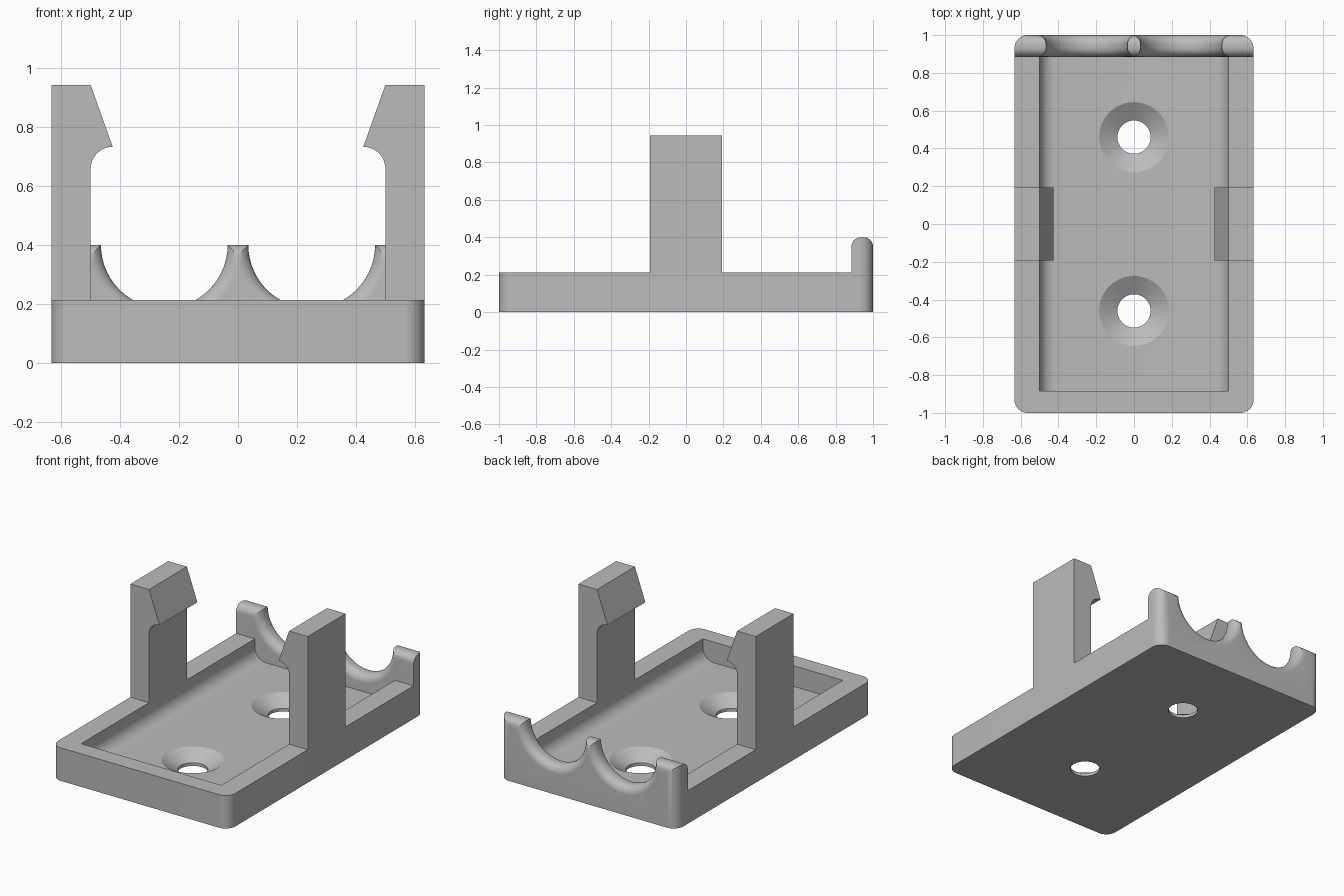
import bpy
import bmesh
from math import sin, cos, acos, asin, pi, sqrt

cube = bpy.data.objects.get("Cube")
if cube:
    bpy.data.objects.remove(cube, do_unlink=True)

W, L, RIM = 0.633, 1.0, 0.213        # half width, half length, tray height
INNER, WALL_Y, FLOOR = 0.5, 0.885, 0.08
CORNER, TIP = 0.07, 0.943
TOP, SCALLOP_X, SCALLOP_R, NOSE = 0.4, 0.25, 0.215, 0.05

grey = bpy.data.materials.new("light grey plastic")
grey.use_nodes = True
color = (0.5, 0.5, 0.5, 1)
grey.diffuse_color = color
grey.node_tree.nodes["Principled BSDF"].inputs["Base Color"].default_value = color


def loft(name, rings):
    """Skin a list of equal-length point rings and cap both ends."""
    bm = bmesh.new()
    rows = [[bm.verts.new(p) for p in ring] for ring in rings]
    n = len(rows[0])
    for a, b in zip(rows, rows[1:]):
        for i in range(n):
            j = (i + 1) % n
            bm.faces.new((a[i], a[j], b[j], b[i]))
    bm.faces.new(rows[0][::-1])
    bm.faces.new(rows[-1])
    bmesh.ops.remove_doubles(bm, verts=bm.verts, dist=0.00001)
    bmesh.ops.recalc_face_normals(bm, faces=bm.faces)
    mesh = bpy.data.meshes.new(name)
    bm.to_mesh(mesh)
    bm.free()
    mesh.materials.append(grey)
    ob = bpy.data.objects.new(name, mesh)
    bpy.context.collection.objects.link(ob)
    return ob


def arc(cx, cy, r, start, end, steps=10):
    return [(cx + r * cos(start + (end - start) * i / steps),
             cy + r * sin(start + (end - start) * i / steps)) for i in range(steps + 1)]


def activate(ob):
    bpy.ops.object.select_all(action='DESELECT')
    ob.select_set(True)
    bpy.context.view_layer.objects.active = ob


def smooth(ob):
    activate(ob)
    bpy.ops.object.shade_smooth_by_angle(angle=pi / 6)


def cut(ob, cutter):
    cutter.hide_render = True
    mod = ob.modifiers.new("cut", 'BOOLEAN')
    mod.operation, mod.solver, mod.object = 'DIFFERENCE', 'EXACT', cutter
    activate(ob)
    bpy.ops.object.modifier_apply(modifier=mod.name)
    bpy.data.objects.remove(cutter, do_unlink=True)


# Tray with rounded front corners
outline = [(W, WALL_Y), (-W, WALL_Y)]
outline += arc(CORNER - W, CORNER - L, CORNER, pi, 1.5 * pi)
outline += arc(W - CORNER, CORNER - L, CORNER, 1.5 * pi, 2 * pi)
tray = loft("tray", [[(x, y, z) for x, y in outline] for z in (0, RIM)])

# Hollow with filleted long sides
fillet = 0.08
hollow = [(INNER, TOP), (-INNER, TOP)]
hollow += arc(fillet - INNER, FLOOR + fillet, fillet, pi, 1.5 * pi)
hollow += arc(INNER - fillet, FLOOR + fillet, fillet, 1.5 * pi, 2 * pi)
cut(tray, loft("hollow_cutter", [[(x, y, z) for x, z in hollow] for y in (-WALL_Y, L)]))

# Countersunk screw holes
for cy in (-0.46, 0.46):
    rings = [[(x, y, z) for x, y in arc(0, cy, r, 0, 2 * pi, 48)[:-1]]
             for r, z in ((0.088, -0.1), (0.088, 0.02), (0.2335, 0.11))]
    cut(tray, loft("screw_cutter", rings))
smooth(tray)

# Scalloped end wall, rounded over along its top edge


def wall_ring(y, d):
    r = SCALLOP_R + d
    outer = acos(d / r)
    inner = min(outer, asin(min(1, SCALLOP_X / r)))
    bulge = max(0, y - (L - CORNER))
    half_width = W - CORNER + sqrt(max(0, CORNER ** 2 - bulge ** 2))
    half = [(half_width, 0), (half_width, TOP - d)]
    steps = 28
    for i in range(steps + 1):
        a = outer - (outer + inner) * i / steps
        half.append((SCALLOP_X + r * sin(a), TOP - r * cos(a)))
    middle = [(0, TOP - r * cos(inner))]
    mirrored = [(-x, z) for x, z in reversed(half)]
    return [(x, y, z) for x, z in half + middle + mirrored]


steps = 10
sweep = [i * pi / 2 / steps for i in range(steps + 1)]
rings = [wall_ring(WALL_Y + NOSE * (1 - cos(a)), NOSE * (1 - sin(a))) for a in sweep]
rings += [wall_ring(L - NOSE * (1 - cos(a)), NOSE * (1 - sin(a))) for a in reversed(sweep)]
smooth(loft("scalloped_end_wall", rings))

# Pair of snap clips with hooked tips
hook_x, hook_z, hook_r = 0.425, 0.733, 0.075
clip = [(INNER, RIM), (W, RIM), (W, TIP), (INNER, TIP)]
clip += arc(hook_x, hook_z - hook_r, hook_r, pi / 2, 0)
for name, side in (("left_clip", 1), ("right_clip", -1)):
    smooth(loft(name, [[(side * x, y, z) for x, z in clip] for y in (-0.193, 0.193)]))
